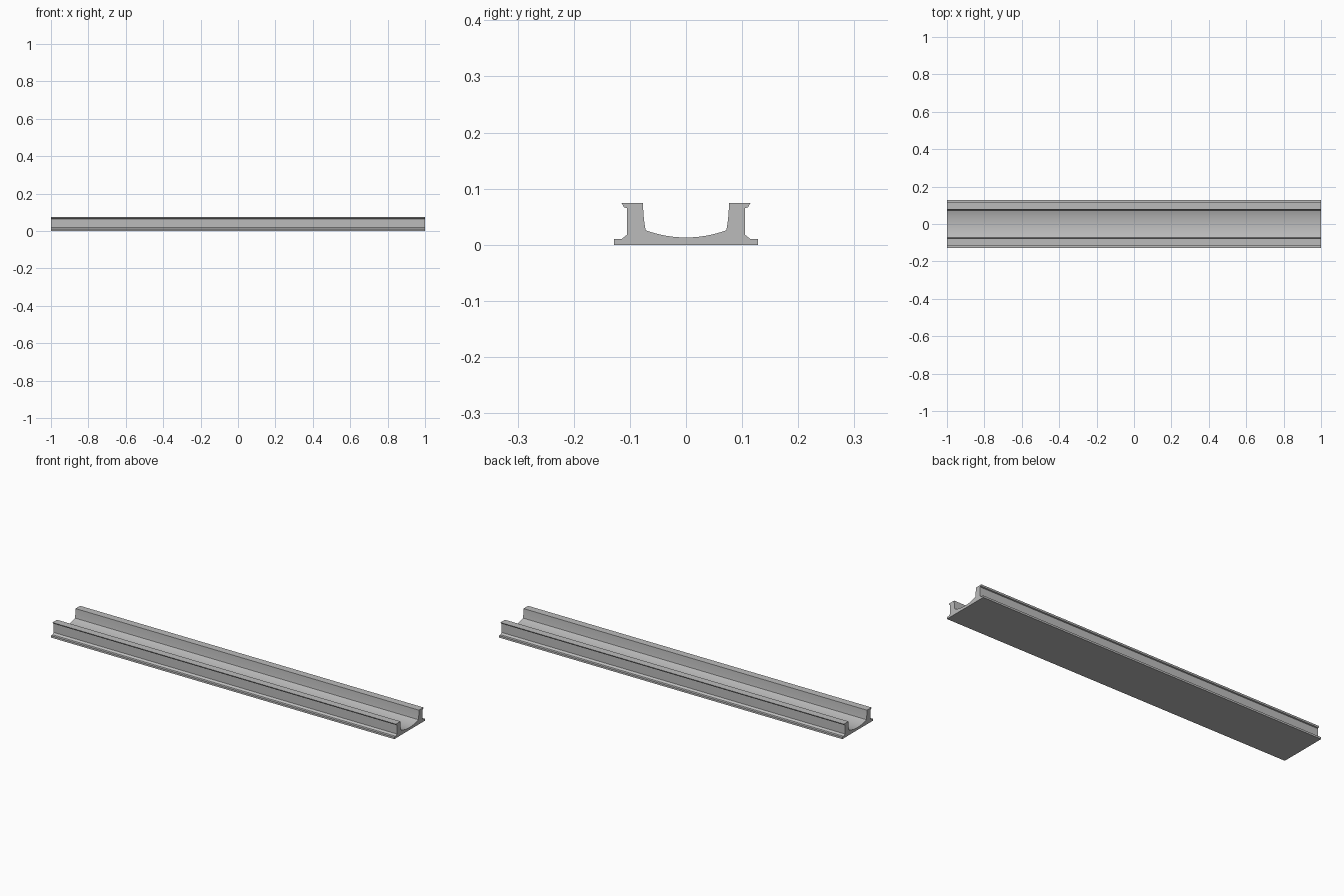
import bpy, bmesh, math

cube = bpy.data.objects.get("Cube")
if cube:
    bpy.data.objects.remove(cube, do_unlink=True)

LENGTH = 2.0

grey = bpy.data.materials.new("plain grey")
grey.use_nodes = True
colour = (0.5, 0.5, 0.5, 1)
grey.diffuse_color = colour
grey.node_tree.nodes["Principled BSDF"].inputs["Base Color"].default_value = colour

# Half profile (y, z): foot, outer wall, lip, top, inner wall
half = [(0.128, 0), (0.128, 0.010), (0.115, 0.010), (0.105, 0.018),
        (0.105, 0.065), (0.111, 0.067), (0.114, 0.073), (0.115, 0.074),
        (0.077, 0.074), (0.075, 0.045)]

# Shallow arc of the channel floor, from one inner wall to the other
EDGE, LOW, RISE, STEPS = 0.072, 0.013, 0.013, 20
radius = (EDGE ** 2 + RISE ** 2) / (2 * RISE)
sweep = math.asin(EDGE / radius)
floor = []
for i in range(STEPS + 1):
    a = sweep * (1 - 2 * i / STEPS)
    floor.append((radius * math.sin(a), LOW + radius * (1 - math.cos(a))))

profile = half + floor + [(-y, z) for y, z in reversed(half)]

# Extrude the closed profile along x
bm = bmesh.new()
end = bm.faces.new([bm.verts.new((-LENGTH / 2, y, z)) for y, z in profile])
extruded = bmesh.ops.extrude_face_region(bm, geom=[end], use_keep_orig=True)
moved = [v for v in extruded["geom"] if isinstance(v, bmesh.types.BMVert)]
bmesh.ops.translate(bm, vec=(LENGTH, 0, 0), verts=moved)
bmesh.ops.recalc_face_normals(bm, faces=bm.faces)

mesh = bpy.data.meshes.new("channel_rail")
bm.to_mesh(mesh)
bm.free()
mesh.materials.append(grey)
rail = bpy.data.objects.new("channel_rail", mesh)
bpy.context.collection.objects.link(rail)

# Smooth floor, crisp corners
bpy.context.view_layer.objects.active = rail
rail.select_set(True)
bpy.ops.object.shade_smooth_by_angle(angle=math.radians(15))
